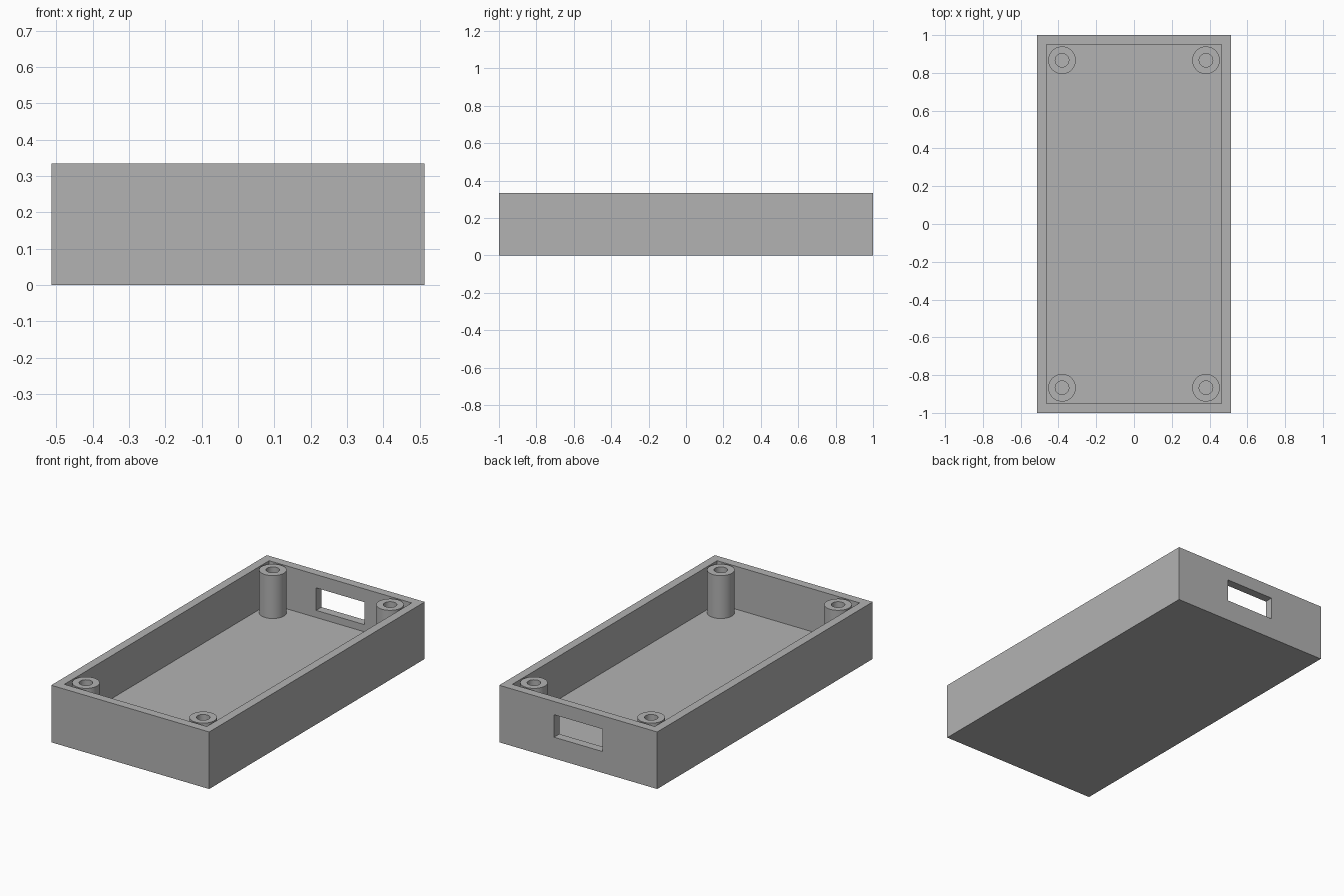
import bpy
import bmesh
import math
from mathutils import Vector

default = bpy.data.objects.get("Cube")
if default:
    bpy.data.objects.remove(default, do_unlink=True)

# Main dimensions
HALF_X, HALF_Y, HEIGHT = 0.513, 1.0, 0.335
WALL, FLOOR = 0.05, 0.083
POST_X, POST_Y = 0.381, 0.867
POST_R, BORE_R = 0.073, 0.036

# Single plastic colour
grey = bpy.data.materials.new("grey_plastic")
grey.use_nodes = True
colour = (0.45, 0.45, 0.45, 1)
grey.diffuse_color = colour
grey.node_tree.nodes["Principled BSDF"].inputs["Base Color"].default_value = colour


def make_object(name, bm):
    mesh = bpy.data.meshes.new(name)
    bmesh.ops.recalc_face_normals(bm, faces=bm.faces)
    bm.to_mesh(mesh)
    bm.free()
    mesh.materials.append(grey)
    obj = bpy.data.objects.new(name, mesh)
    bpy.context.collection.objects.link(obj)
    return obj


def box(name, low, high):
    low, high = Vector(low), Vector(high)
    bm = bmesh.new()
    bmesh.ops.create_cube(bm, size=1)
    bmesh.ops.scale(bm, vec=high - low, verts=bm.verts)
    bmesh.ops.translate(bm, vec=(low + high) / 2, verts=bm.verts)
    return make_object(name, bm)


def select_only(obj):
    bpy.ops.object.select_all(action="DESELECT")
    obj.select_set(True)
    bpy.context.view_layer.objects.active = obj


def cut(target, cutter):
    cutter.hide_render = True
    mod = target.modifiers.new(cutter.name, "BOOLEAN")
    mod.operation = "DIFFERENCE"
    mod.solver = "EXACT"
    mod.object = cutter
    select_only(target)
    bpy.ops.object.modifier_apply(modifier=mod.name)
    bpy.data.objects.remove(cutter, do_unlink=True)


def screw_post(name, x, y):
    # Revolve a rectangular wall section into a tube standing on the floor
    bm = bmesh.new()
    section = [(BORE_R, FLOOR), (BORE_R, HEIGHT), (POST_R, HEIGHT), (POST_R, FLOOR)]
    verts = [bm.verts.new((r, 0, z)) for r, z in section]
    edges = [bm.edges.new((verts[i - 1], verts[i])) for i in range(len(verts))]
    bmesh.ops.spin(bm, geom=verts + edges, cent=(0, 0, 0), axis=(0, 0, 1),
                   angle=math.tau, steps=48)
    bmesh.ops.remove_doubles(bm, verts=bm.verts, dist=0.0005)
    post = make_object(name, bm)
    post.location = (x, y, 0)
    select_only(post)
    bpy.ops.object.shade_smooth_by_angle(angle=math.radians(30))


# Open tray with a thick floor
tray = box("tray", (-HALF_X, -HALF_Y, 0), (HALF_X, HALF_Y, HEIGHT))
cut(tray, box("cavity", (WALL - HALF_X, WALL - HALF_Y, FLOOR),
              (HALF_X - WALL, HALF_Y - WALL, HEIGHT + 0.1)))

# Connector slot through the back wall
cut(tray, box("connector_slot", (-0.157, HALF_Y - WALL - 0.05, 0.125),
              (0.157, HALF_Y + 0.05, 0.257)))

# Four corner screw posts
for side, sx in (("left", 1), ("right", -1)):
    for end, sy in (("front", -1), ("back", 1)):
        screw_post(f"{end}_{side}_screw_post", sx * POST_X, sy * POST_Y)
